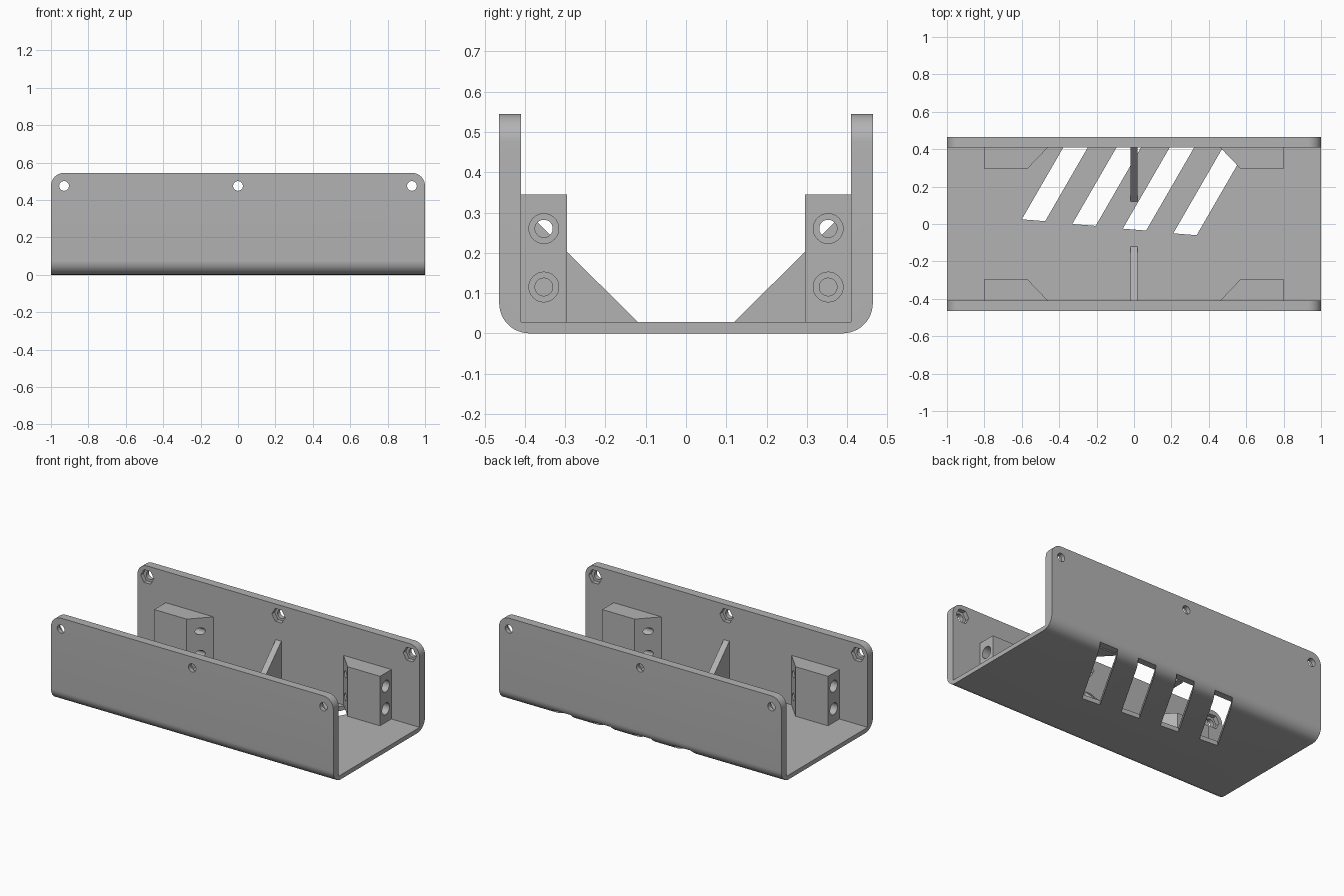
import bpy, bmesh, math
from mathutils import Vector

if "Cube" in bpy.data.objects:
    bpy.data.objects.remove(bpy.data.objects["Cube"])

grey = bpy.data.materials.new("plain grey")
grey.diffuse_color = (0.45, 0.45, 0.45, 1)
grey.use_nodes = True
grey.node_tree.nodes["Principled BSDF"].inputs["Base Color"].default_value = grey.diffuse_color

FLOOR, INNER, OUTER, TOP = 0.028, 0.41, 0.464, 0.545


def prism(name, points, sweep, round_edges=None):
    """Extrude a flat outline along a vector."""
    bm = bmesh.new()
    face = bm.faces.new([bm.verts.new(p) for p in points])
    out = bmesh.ops.extrude_face_region(bm, geom=[face])
    moved = [g for g in out["geom"] if isinstance(g, bmesh.types.BMVert)]
    bmesh.ops.translate(bm, verts=moved, vec=Vector(sweep))
    bmesh.ops.recalc_face_normals(bm, faces=bm.faces)
    if round_edges:
        edges = [e for e in bm.edges if round_edges(e)]
        bmesh.ops.bevel(bm, geom=edges, offset=0.07, segments=10,
                        profile=0.5, affect='EDGES')
    mesh = bpy.data.meshes.new(name)
    bm.to_mesh(mesh)
    bm.free()
    mesh.materials.append(grey)
    obj = bpy.data.objects.new(name, mesh)
    bpy.context.collection.objects.link(obj)
    return obj


def rod(axis, centre, radius, length, sides=32):
    """Round or hexagonal cutter along x or y."""
    ring = []
    for i in range(sides):
        a = 2 * math.pi * i / sides
        u, v = radius * math.cos(a), radius * math.sin(a)
        offset = (0, u, v) if axis == 'x' else (u, 0, v)
        ring.append(Vector(centre) + Vector(offset))
    return prism("cutter", ring, (length, 0, 0) if axis == 'x' else (0, length, 0))


def activate(obj):
    bpy.ops.object.select_all(action='DESELECT')
    obj.select_set(True)
    bpy.context.view_layer.objects.active = obj


def cut(obj, cutters):
    activate(obj)
    for c in cutters:
        mod = obj.modifiers.new("cut", 'BOOLEAN')
        mod.operation, mod.solver, mod.object = 'DIFFERENCE', 'EXACT', c
        bpy.ops.object.modifier_apply(modifier=mod.name)
        bpy.data.objects.remove(c)


def mirror(obj, x, y):
    activate(obj)
    mod = obj.modifiers.new("mirror", 'MIRROR')
    mod.use_axis = (x, y, False)
    mod.use_mirror_merge = False
    bpy.ops.object.modifier_apply(modifier=mod.name)


# U-shaped channel with rounded lower corners and rounded wall ends
R = 0.075
half = [(INNER, FLOOR), (INNER, TOP), (OUTER, TOP)]
for i in range(13):
    a = math.pi / 2 * i / 12
    half.append((OUTER - R + R * math.cos(a), R - R * math.sin(a)))
outline = half + [(-y, z) for y, z in reversed(half)]


def wall_corner(e):
    a, b = (v.co for v in e.verts)
    return (abs(a.x - b.x) < 1e-4 and min(a.z, b.z) > TOP - 1e-3
            and abs(a.y - b.y) > 0.01)


channel = prism("channel", [(-1, y, z) for y, z in outline], (2, 0, 0), wall_corner)

# Bolt holes and hexagonal nut pockets along both walls
cutters = []
for x in (-0.93, 0, 0.93):
    cutters.append(rod('y', (x, -0.6, 0.475), 0.026, 1.2))
    cutters.append(rod('y', (x, -INNER - 0.027, 0.475), 0.047, 2 * INNER + 0.054, 6))

# Slanted vent slots in the floor, running out under the back wall
for i in range(4):
    x, y = -0.60 + 0.27 * i, 0.025 - 0.025 * i
    slot = [(x, y), (x + 0.125, y - 0.01), (x + 0.475, y + 0.596), (x + 0.35, y + 0.606)]
    cutters.append(prism("cutter", [(px, py, -0.1) for px, py in slot], (0, 0, 0.135)))
cut(channel, cutters)

# Four tapered mounting blocks with counterbored screw holes
block = prism("mounting_blocks",
              [(0.80, INNER, FLOOR), (0.80, 0.295, FLOOR),
               (0.57, 0.295, FLOOR), (0.46, INNER, FLOOR)], (0, 0, 0.345 - FLOOR))
cutters = []
for z in (0.115, 0.26):
    cutters.append(rod('x', (0.3, 0.353, z), 0.022, 0.7))
    cutters.append(rod('x', (0.75, 0.353, z), 0.037, 0.2))
cut(block, cutters)
mirror(block, True, True)

# Triangular ribs bracing the walls
ribs = prism("ribs", [(-0.02, INNER, FLOOR), (-0.02, 0.12, FLOOR), (-0.02, INNER, 0.317)],
             (0.04, 0, 0))
mirror(ribs, False, True)

for obj in (channel, block, ribs):
    activate(obj)
    bpy.ops.object.shade_smooth_by_angle(angle=math.radians(30))
